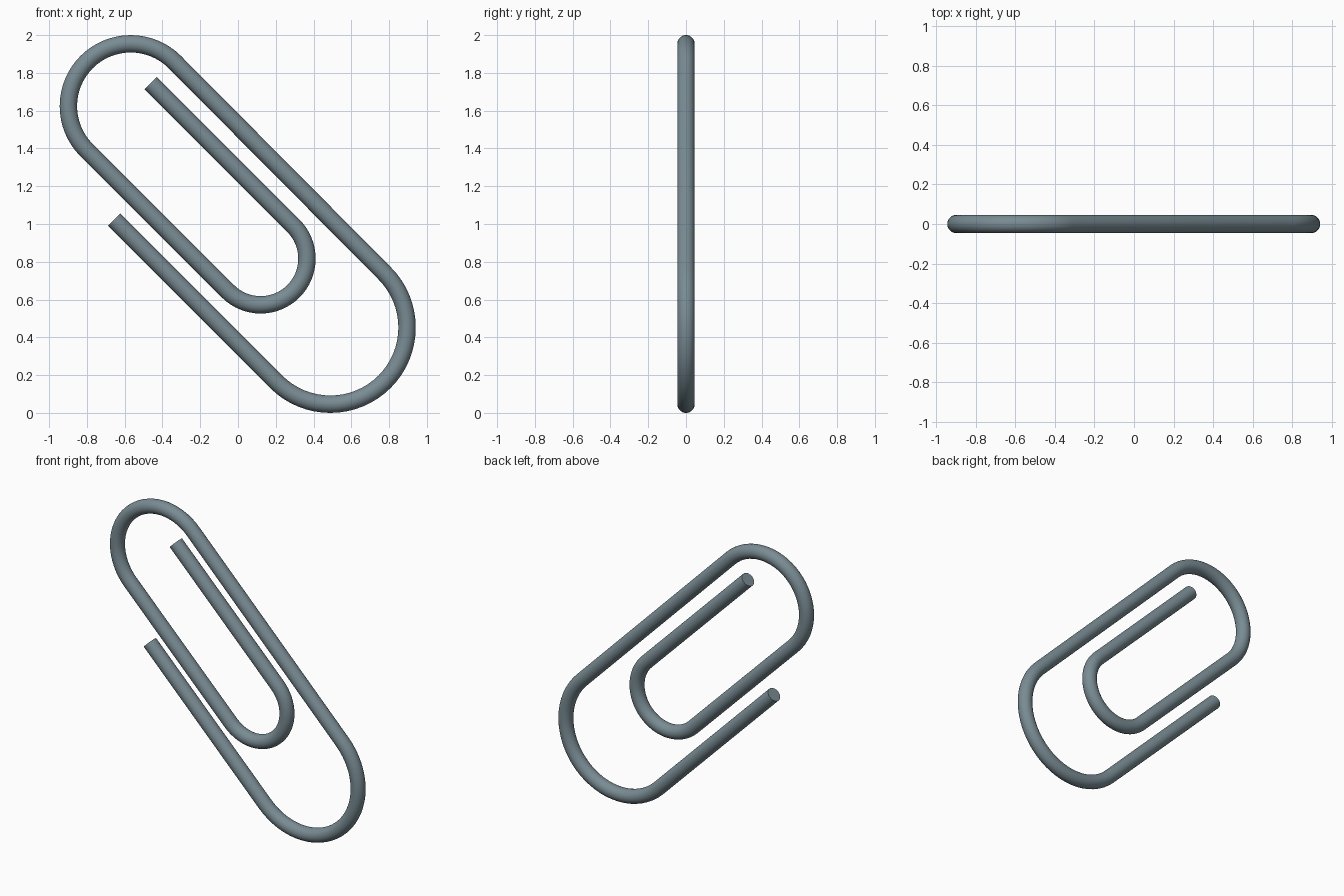
import bpy, bmesh, math
from mathutils import Vector

if "Cube" in bpy.data.objects:
    bpy.data.objects.remove(bpy.data.objects["Cube"])

WIRE_R = 0.046
SIDES = 32
ARC_STEPS = 32
ALONG = Vector((1, 0, -1)).normalized()   # direction of the straight runs
ACROSS = Vector((1, 0, 1)).normalized()   # direction between the runs
DEPTH = Vector((0, 1, 0))


def bend(cx, cz, radius, start_side, end_dir):
    """Half-circle bend; returns (point, tangent) pairs."""
    c = Vector((cx, 0, cz))
    out = []
    for i in range(ARC_STEPS + 1):
        a = math.pi * i / ARC_STEPS
        p = c + ACROSS * (start_side * radius * math.cos(a)) + ALONG * (end_dir * radius * math.sin(a))
        t = ALONG * (end_dir * math.cos(a)) - ACROSS * (start_side * math.sin(a))
        out.append((p, t))
    return out


# Wire centre line: inner tip, inner bend, top bend, large bottom bend, outer tip
path = [(ALONG * -1.562 + ACROSS * 0.908, ALONG)]
path += bend(0.12, 0.817, 0.245, 1, 1)
path += bend(-0.568, 1.624, 0.33, -1, -1)
path += bend(0.489, 0.452, 0.406, 1, 1)
path += [(ALONG * -1.188 + ACROSS * 0.260, -ALONG)]

# Sweep a round section along the path
bm = bmesh.new()
rings = []
for p, t in path:
    side = t.cross(DEPTH)
    rings.append([bm.verts.new(p + (side * math.cos(2 * math.pi * k / SIDES)
                                    + DEPTH * math.sin(2 * math.pi * k / SIDES)) * WIRE_R)
                  for k in range(SIDES)])
for a, b in zip(rings, rings[1:]):
    for k in range(SIDES):
        n = (k + 1) % SIDES
        bm.faces.new((a[k], a[n], b[n], b[k]))
bm.faces.new(rings[0])        # flat cut ends
bm.faces.new(rings[-1])
bmesh.ops.recalc_face_normals(bm, faces=bm.faces[:])

mesh = bpy.data.meshes.new("clip_wire")
bm.to_mesh(mesh)
bm.free()
clip = bpy.data.objects.new("clip_wire", mesh)
bpy.context.collection.objects.link(clip)

# Blue-grey steel colour
mat = bpy.data.materials.new("blue_grey_steel")
mat.diffuse_color = (0.19, 0.26, 0.29, 1)
mat.use_nodes = True
mat.node_tree.nodes["Principled BSDF"].inputs["Base Color"].default_value = mat.diffuse_color
mesh.materials.append(mat)

bpy.context.view_layer.objects.active = clip
clip.select_set(True)
bpy.ops.object.shade_smooth_by_angle(angle=math.radians(40))
